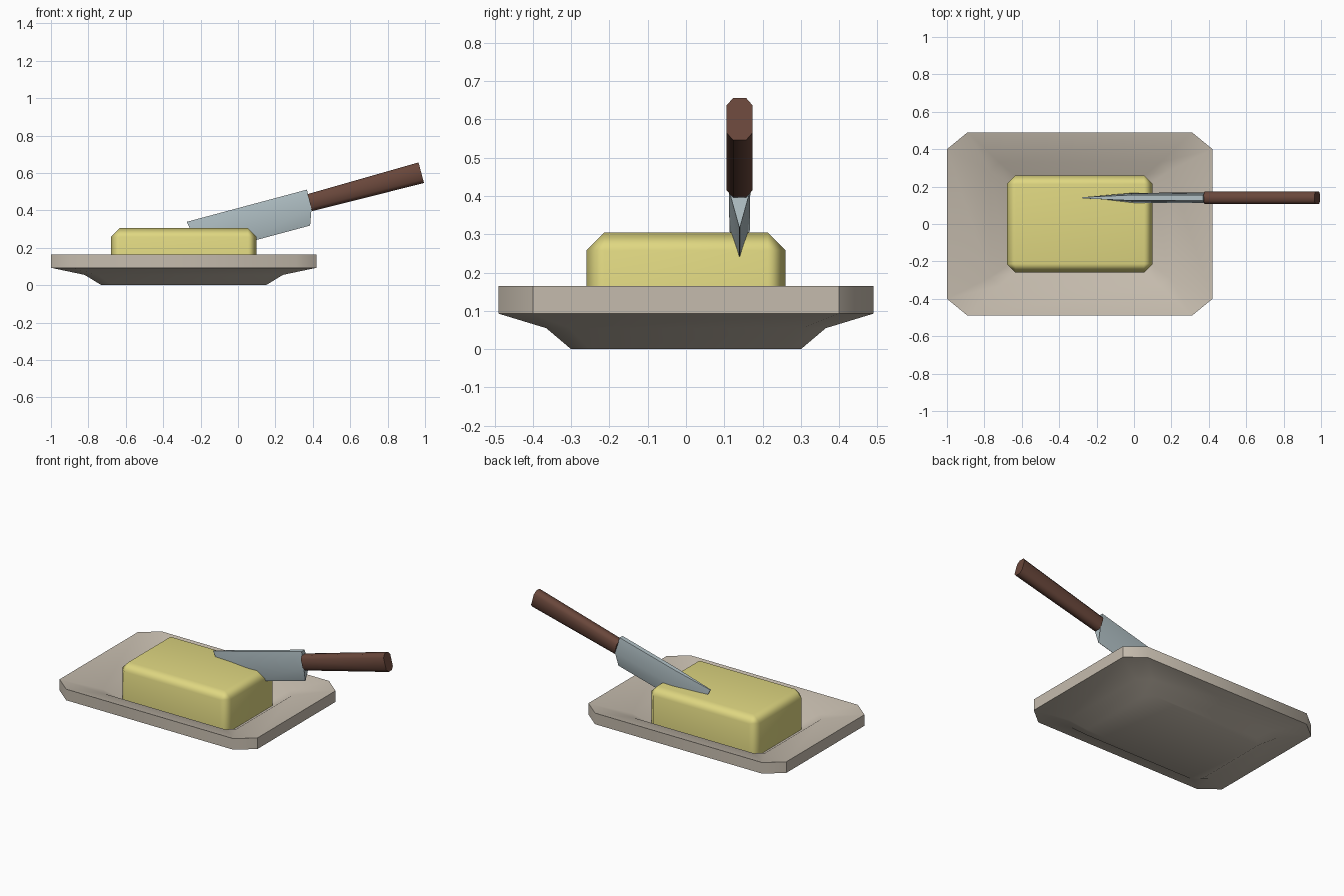
import bpy, bmesh, math
from mathutils import Matrix, Vector

if "Cube" in bpy.data.objects:
    bpy.data.objects.remove(bpy.data.objects["Cube"])


def material(name, rgb):
    m = bpy.data.materials.new(name)
    m.diffuse_color = (*rgb, 1)
    m.use_nodes = True
    m.node_tree.nodes["Principled BSDF"].inputs["Base Color"].default_value = m.diffuse_color
    return m


def finish(name, bm, mat, angle):
    bmesh.ops.recalc_face_normals(bm, faces=bm.faces)
    me = bpy.data.meshes.new(name)
    bm.to_mesh(me)
    bm.free()
    ob = bpy.data.objects.new(name, me)
    bpy.context.collection.objects.link(ob)
    me.materials.append(mat)
    bpy.ops.object.select_all(action='DESELECT')
    ob.select_set(True)
    bpy.context.view_layer.objects.active = ob
    bpy.ops.object.shade_smooth_by_angle(angle=math.radians(angle))
    return ob


def loft(rings):
    """Skin a list of equal-length closed rings and cap both ends."""
    bm = bmesh.new()
    rows = [[bm.verts.new(p) for p in r] for r in rings]
    n = len(rows[0])
    for a, b in zip(rows, rows[1:]):
        for i in range(n):
            j = (i + 1) % n
            bm.faces.new((a[i], a[j], b[j], b[i]))
    bm.faces.new(rows[0][::-1])
    bm.faces.new(rows[-1])
    return bm


def octagon(a, b, ca, cb):
    """Rectangle of half sizes a, b with corners cut by ca, cb."""
    return [(a, cb - b), (a, b - cb), (a - ca, b), (ca - a, b),
            (-a, b - cb), (-a, cb - b), (ca - a, -b), (a - ca, -b)]


ceramic = material("warm grey ceramic", (0.56, 0.50, 0.42))
yellow = material("butter yellow", (0.74, 0.68, 0.22))
steel = material("blue grey steel", (0.44, 0.53, 0.56))
wood = material("dark brown wood", (0.14, 0.062, 0.043))
CX = -0.29

# Dish: lofted octagonal rings from the foot, over the rim, into the well
dish_rings = [  # half x, half y, corner cut x, corner cut y, height
    (0.44, 0.30, 0.06, 0.05, 0.0),
    (0.53, 0.365, 0.07, 0.06, 0.055),
    (0.71, 0.49, 0.11, 0.09, 0.093),
    (0.71, 0.49, 0.11, 0.09, 0.165),
    (0.48, 0.33, 0.05, 0.045, 0.118),
    (0.39, 0.26, 0.04, 0.035, 0.055),
]
finish("dish", loft([[(CX + x, y, z) for x, y in octagon(a, b, c, d)]
                     for a, b, c, d, z in dish_rings]), ceramic, 50)

# Butter: box with chamfered top and upright edges
bm = bmesh.new()
bmesh.ops.create_cube(bm, size=1)
bmesh.ops.transform(bm, verts=bm.verts, matrix=Matrix.Translation((CX, 0, 0.18))
                    @ Matrix.Diagonal((0.78, 0.52, 0.25, 1)))
edges = [e for e in bm.edges if max(v.co.z for v in e.verts) > 0.2]
bmesh.ops.bevel(bm, geom=edges, offset=0.047, segments=1, affect='EDGES')
butter = finish("butter", bm, yellow, 60)
weighted = butter.modifiers.new("weighted normals", 'WEIGHTED_NORMAL')
weighted.keep_sharp = True

# Knife frame: u along the knife, v across it, tilted 15 degrees upward
tilt = math.radians(15)
U = Vector((math.cos(tilt), 0, math.sin(tilt)))
V = Vector((-math.sin(tilt), 0, math.cos(tilt)))


def knife_point(u, y, v):
    return U * u + V * v + Vector((0, 0.14 + y, 0))


# Blade: sections with a narrow spine, fuller middle and sharp lower edge
blade_sections = [  # u at spine, middle, edge; half thickness scale
    (-0.178, -0.155, -0.10, 0.2),
    (0.08, 0.08, 0.08, 0.95),
    (0.488, 0.488, 0.455, 1.0),
]
rings = []
for us, um, ue, t in blade_sections:
    rings.append([knife_point(us, -0.015 * t, 0.398), knife_point(us, 0.015 * t, 0.398),
                  knife_point(um, 0.028 * t, 0.30), knife_point(ue, 0.001, 0.208),
                  knife_point(ue, -0.001, 0.208), knife_point(um, -0.028 * t, 0.30)])
finish("knife_blade", loft(rings), steel, 40)

# Handle: octagonal bar that widens towards the end
rings = [[knife_point(u, y, 0.327 + v) for y, v in octagon(0.034, h, 0.017, 0.02)]
         for u, h in ((0.485, 0.047), (1.102, 0.057))]
finish("knife_handle", loft(rings), wood, 55)
